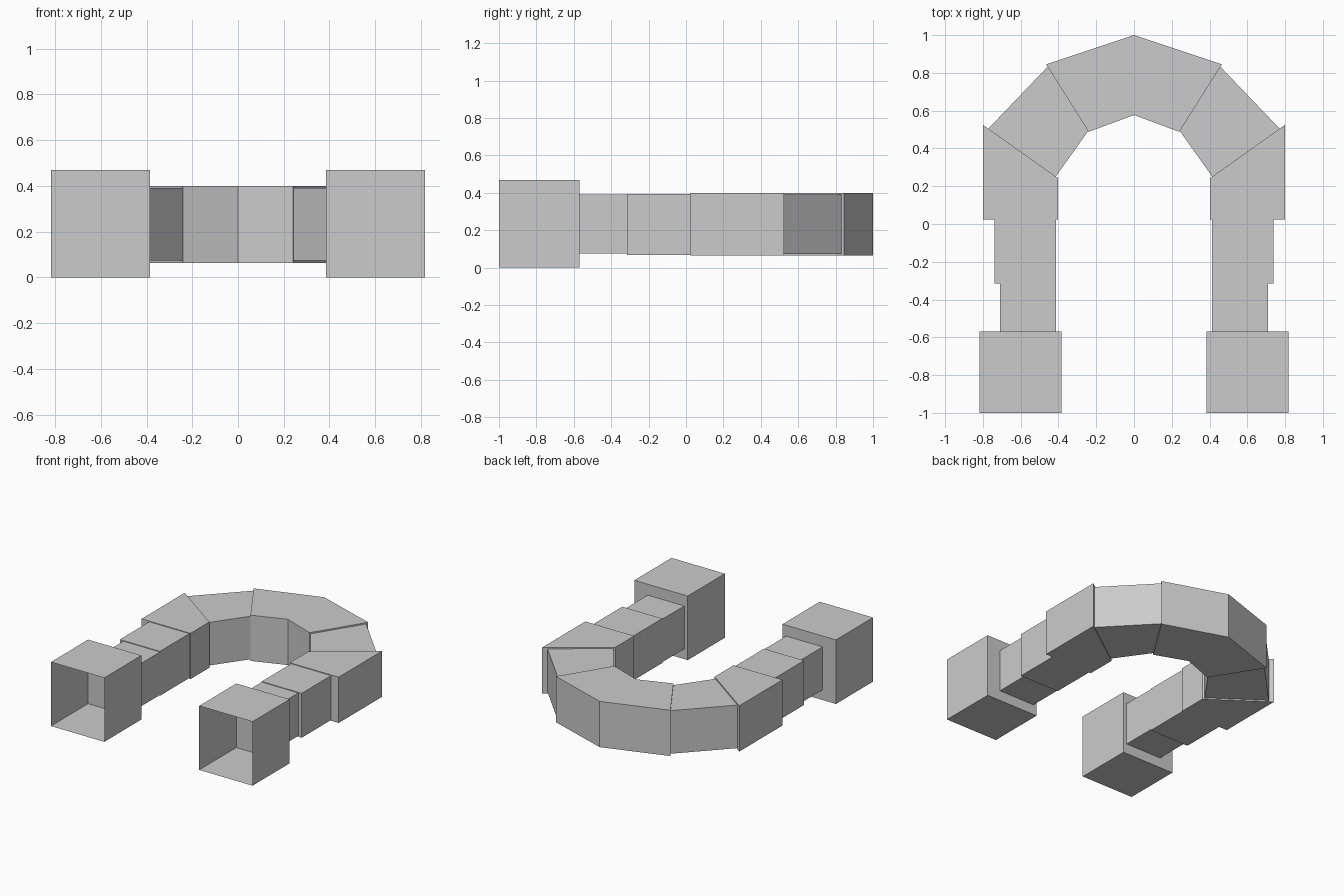
import bpy
import bmesh

cube = bpy.data.objects.get("Cube")
if cube:
    bpy.data.objects.remove(cube, do_unlink=True)

grey = bpy.data.materials.new("plain_grey")
grey.use_nodes = True
grey.diffuse_color = (0.6, 0.6, 0.6, 1)
grey.node_tree.nodes["Principled BSDF"].inputs["Base Color"].default_value = (0.6, 0.6, 0.6, 1)


def segment(name, outline, bottom, top, open_side=None):
    """Extrude a plan outline upwards and mirror it to the other side.
    open_side is the index of the outline edge whose wall is left out."""
    bm = bmesh.new()
    low = [bm.verts.new((x, y, bottom)) for x, y in outline]
    high = [bm.verts.new((x, y, top)) for x, y in outline]
    bm.faces.new(low[::-1])
    bm.faces.new(high)
    count = len(outline)
    for i in range(count):
        j = (i + 1) % count
        if i != open_side:
            bm.faces.new((low[i], low[j], high[j], high[i]))
    mesh = bpy.data.meshes.new(name)
    bm.to_mesh(mesh)
    bm.free()
    mesh.materials.append(grey)
    obj = bpy.data.objects.new(name, mesh)
    bpy.context.collection.objects.link(obj)
    mirror = obj.modifiers.new("Mirror", "MIRROR")
    mirror.use_axis[0] = True
    return obj


def rect(x0, x1, y0, y1):
    return [(x0, y0), (x1, y0), (x1, y1), (x0, y1)]


# Open-fronted end boxes
segment("end_boxes", rect(0.385, 0.818, -1, -0.57), 0, 0.47, open_side=0)

# Straight legs, stepping up in size towards the bend
segment("narrow_legs", rect(0.413, 0.71, -0.57, -0.315), 0.075, 0.39)
segment("middle_legs", rect(0.413, 0.738, -0.315, 0.025), 0.069, 0.395)

# Mitred segments around the bend
segment("leg_shoulders", [(0.403, 0.025), (0.8, 0.025), (0.8, 0.525), (0.403, 0.243)], 0.064, 0.4)
segment("side_bends", [(0.415, 0.25), (0.772, 0.504), (0.455, 0.835), (0.242, 0.493)], 0.074, 0.39)
segment("crown", [(0.24, 0.488), (0.465, 0.845), (0, 1), (0, 0.577)], 0.064, 0.4, open_side=2)
